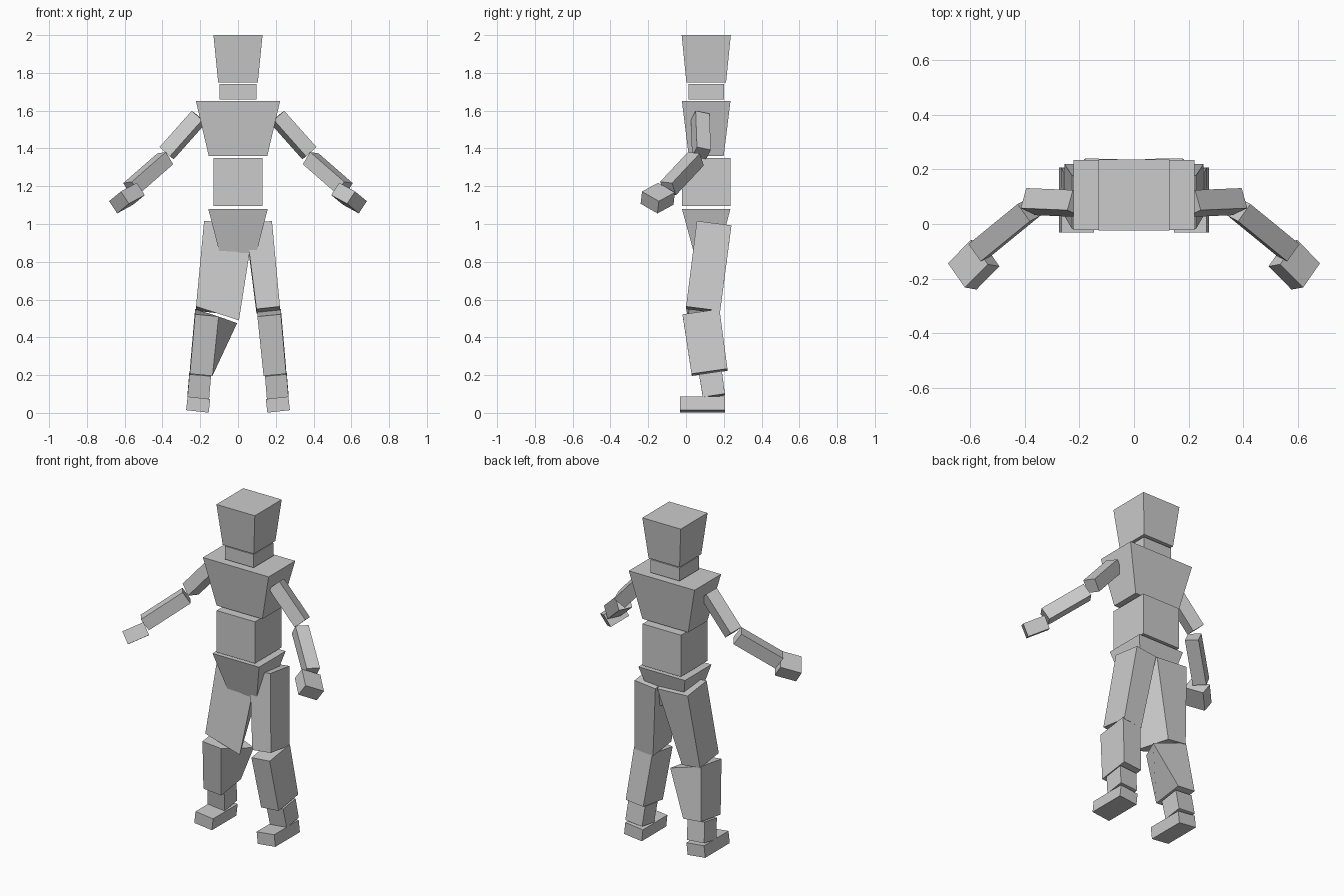
import bpy, bmesh
from mathutils import Vector

if "Cube" in bpy.data.objects:
    bpy.data.objects.remove(bpy.data.objects["Cube"])


def block(name, start, end, size0, size1, side=(1, 0, 0), mirror=False, pulls=None):
    """Tapered box running from start to end; sizes are (side width, depth).
    pulls moves single corners, keyed by (side, depth, along) signs."""
    start, end = Vector(start), Vector(end)
    axis = (end - start).normalized()
    side = Vector(side)
    side = (side - axis * side.dot(axis)).normalized()
    depth = axis.cross(side)
    bm = bmesh.new()
    bmesh.ops.create_cube(bm, size=2)
    for v in bm.verts:
        key = tuple(round(c) for c in v.co)
        p, s = (end, size1) if key[2] > 0 else (start, size0)
        v.co = p + side * key[0] * s[0] / 2 + depth * key[1] * s[1] / 2
        if mirror:
            v.co.x *= -1
        if pulls and key in pulls:
            v.co = Vector(pulls[key])
    bmesh.ops.recalc_face_normals(bm, faces=bm.faces)
    mesh = bpy.data.meshes.new(name)
    bm.to_mesh(mesh)
    bm.free()
    ob = bpy.data.objects.new(name, mesh)
    bpy.context.collection.objects.link(ob)
    return ob


# Head and trunk: name, bottom z, top z, bottom size, top size
Y = 0.107
for name, z0, z1, s0, s1 in [
    ("head", 1.75, 2.0, (0.21, 0.21), (0.26, 0.26)),
    ("neck", 1.66, 1.74, (0.195, 0.19), (0.195, 0.19)),
    ("chest", 1.36, 1.65, (0.31, 0.185), (0.445, 0.257)),
    ("abdomen", 1.095, 1.35, (0.26, 0.257), (0.26, 0.257)),
    ("pelvis", 0.847, 1.08, (0.195, 0.13), (0.315, 0.257)),
]:
    block(name, (0, Y, z0), (0, Y, z1), s0, s1)

# Corners of the second leg that lean across the body
thigh_pulls = {(-1, 1, -1): (0.085, 0.06, 1.0),
               (-1, -1, -1): (0.03, 0.235, 0.98),
               (-1, 1, 1): (0.005, 0.01, 0.49)}
calf_pulls = {(-1, -1, -1): (-0.005, 0.16, 0.475)}

for label, m in (("left", False), ("right", True)):
    # Arm
    a = (0.078, 0.078)
    block(label + "_upper_arm", (0.207, 0.075, 1.567), (0.378, 0.082, 1.375),
          a, a, (-0.024, 0.074, -0.012), m)
    block(label + "_forearm", (0.385, 0.052, 1.345), (0.565, -0.095, 1.188),
          a, a, (-0.07, -0.07, 0.02), m)
    h = (0.12, 0.078)
    block(label + "_hand", (0.546, -0.107, 1.16), (0.63, -0.192, 1.114),
          h, h, (-0.063, -0.09, 0.052), m)
    # Leg
    block(label + "_thigh", (0.11, 0.148, 0.997), (0.16, 0.09, 0.545),
          (0.14, 0.185), (0.125, 0.182), mirror=m, pulls=thigh_pulls if m else None)
    block(label + "_calf", (0.165, 0.08, 0.53), (0.195, 0.125, 0.215),
          (0.125, 0.198), (0.12, 0.192), mirror=m, pulls=calf_pulls if m else None)
    block(label + "_ankle", (0.2, 0.13, 0.208), (0.21, 0.148, 0.088),
          (0.115, 0.122), (0.115, 0.118), mirror=m)
    block(label + "_foot", (0.207, 0.088, 0.08), (0.215, 0.088, 0.008),
          (0.12, 0.237), (0.12, 0.237), mirror=m)
